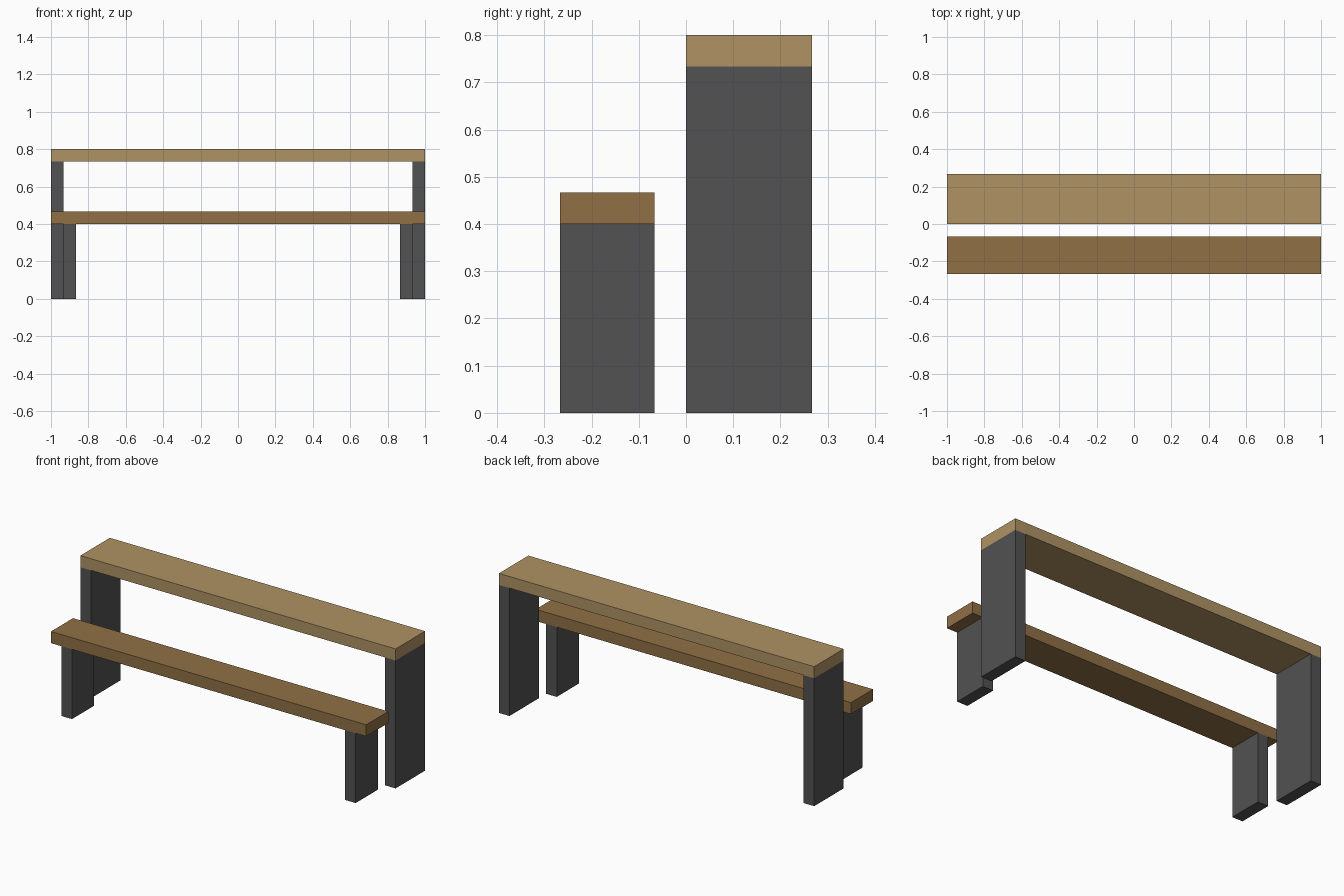
import bpy

if "Cube" in bpy.data.objects:
    bpy.data.objects.remove(bpy.data.objects["Cube"], do_unlink=True)

U = 1 / 15  # plank thickness, the module for every dimension


def material(name, rgb):
    mat = bpy.data.materials.new(name)
    mat.use_nodes = True
    mat.diffuse_color = (*rgb, 1)
    mat.node_tree.nodes["Principled BSDF"].inputs["Base Color"].default_value = (*rgb, 1)
    return mat


def box(name, low, high, mat):
    """Box between two corners given in modules."""
    bpy.ops.mesh.primitive_cube_add(size=1)
    obj = bpy.context.object
    obj.name = name
    for v in obj.data.vertices:
        v.co = [U * (a + (b - a) * (c + 0.5)) for a, b, c in zip(low, high, v.co)]
    obj.data.materials.append(mat)
    return obj


tan = material("light wood", (0.43, 0.29, 0.126))
brown = material("dark wood", (0.278, 0.16, 0.06))
gray = material("dark gray", (0.084, 0.084, 0.084))

# Planks
box("table_top", (-15, 0, 11), (15, 4, 12), tan)
box("bench_seat", (-15, -4, 6), (15, -1, 7), brown)

# Slab legs: flush with the table ends, inset under the bench
for side, s in (("left", 1), ("right", -1)):
    for name, inner, front, back, top in (("table_leg", 14, 0, 4, 11),
                                          ("bench_leg", 13, -4, -1, 6)):
        x0, x1 = sorted((s * inner, s * (inner + 1)))
        box(f"{name}_{side}", (x0, front, 0), (x1, back, top), gray)
